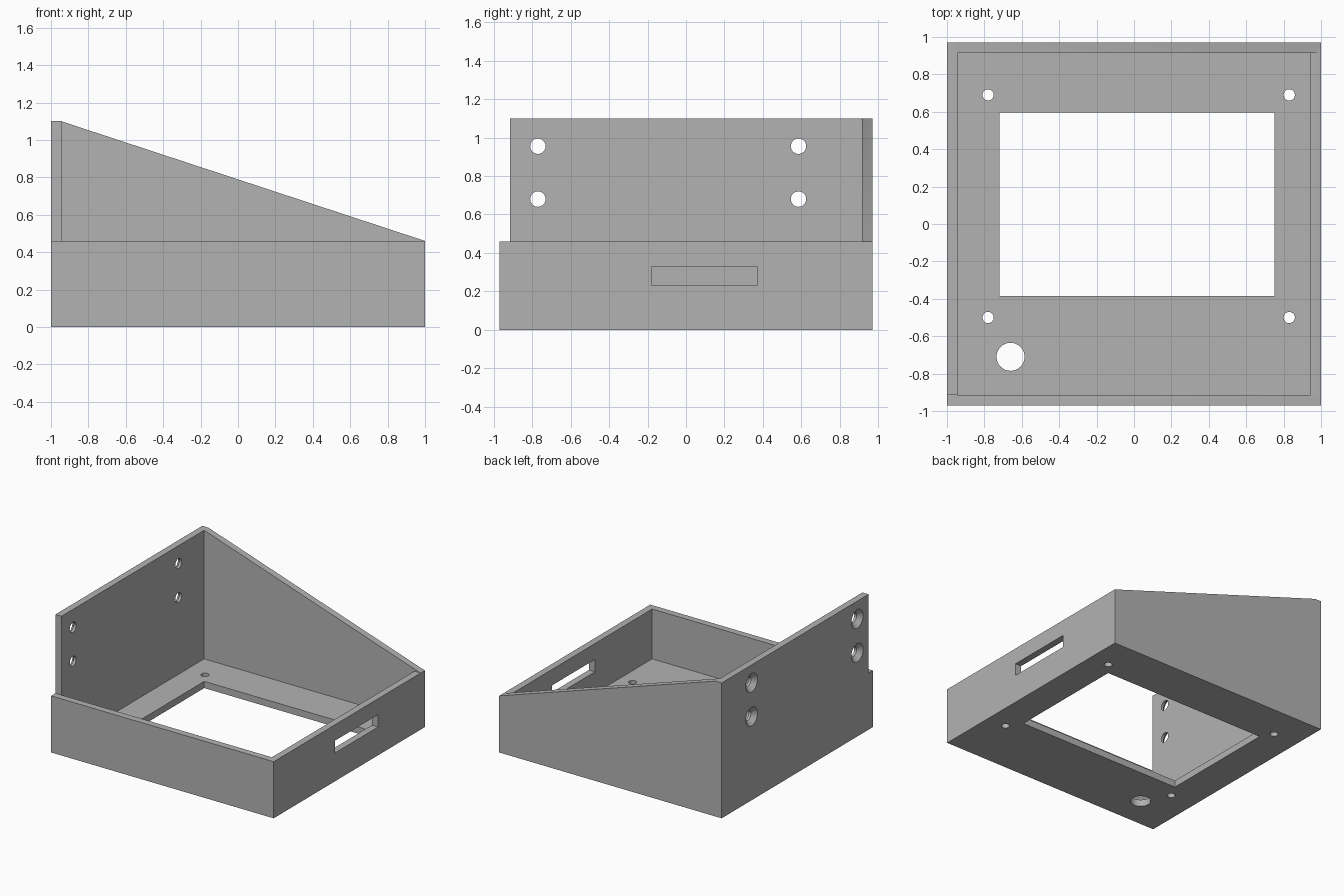
import bpy
import bmesh
from math import pi
from mathutils import Matrix, Vector

cube = bpy.data.objects.get("Cube")
if cube:
    bpy.data.objects.remove(cube, do_unlink=True)

X, Y = 1.0, 0.97          # half width and half depth
T = 0.055                 # wall and floor thickness
RIM, TOP = 0.46, 1.10     # low rim and tall wall heights
IX, IY = X - T, Y - T     # inner half sizes
FAR = 2.0                 # cutters run well past the body

grey = bpy.data.materials.new("plain_grey")
grey.use_nodes = True
grey.diffuse_color = (0.45, 0.45, 0.45, 1)
grey.node_tree.nodes["Principled BSDF"].inputs["Base Color"].default_value = grey.diffuse_color


def add_object(name, bm):
    bmesh.ops.recalc_face_normals(bm, faces=bm.faces)
    mesh = bpy.data.meshes.new(name)
    bm.to_mesh(mesh)
    bm.free()
    mesh.materials.append(grey)
    obj = bpy.data.objects.new(name, mesh)
    bpy.context.collection.objects.link(obj)
    return obj


def box(name, low, high):
    low, high = Vector(low), Vector(high)
    bm = bmesh.new()
    bmesh.ops.create_cube(bm, size=1)
    bmesh.ops.scale(bm, vec=high - low, verts=bm.verts)
    bmesh.ops.translate(bm, vec=(low + high) / 2, verts=bm.verts)
    return add_object(name, bm)


def drill(name, centre, r_low, r_high, depth, axis="Z"):
    """Round cutter along z or x, centred on the given point."""
    bm = bmesh.new()
    turn = Matrix.Rotation(pi / 2, 4, "Y") if axis == "X" else Matrix()
    bmesh.ops.create_cone(bm, cap_ends=True, segments=32, radius1=r_low, radius2=r_high,
                          depth=depth, matrix=Matrix.Translation(centre) @ turn)
    return add_object(name, bm)


# Wedge-shaped block: the side profile swept from front to back
bm = bmesh.new()
profile = [(-X, 0), (X, 0), (X, RIM), (-IX, TOP), (-X, TOP)]
face = bm.faces.new([bm.verts.new((x, -Y, z)) for x, z in profile])
swept = bmesh.ops.extrude_face_region(bm, geom=[face])
bmesh.ops.translate(bm, vec=(0, 2 * Y, 0),
                    verts=[v for v in swept["geom"] if isinstance(v, bmesh.types.BMVert)])
tray = add_object("enclosure_tray", bm)

# Cavity, low front and side rims, floor window and side slot
cutters = [
    box("rim_cut", (-IX, -FAR, RIM), (FAR, IY, FAR)),
    box("front_notch_cut", (-FAR, -FAR, RIM), (FAR, -IY, FAR)),
    box("cavity_cut", (-IX, -IY, T), (IX, IY, FAR)),
    box("window_cut", (-0.72, -0.385, -0.2), (0.75, 0.595, 0.2)),
    box("slot_cut", (0.85, -0.18, 0.23), (1.2, 0.37, 0.33)),
    drill("cable_hole_cut", (-0.66, -0.71, 0), 0.075, 0.075, 0.3),
]

# Floor screw holes
for x in (-0.78, 0.83):
    for y in (-0.5, 0.69):
        cutters.append(drill("floor_hole_cut", (x, y, 0), 0.03, 0.03, 0.3))

# Countersunk mounting holes through the tall wall
for y in (-0.77, 0.585):
    for z in (0.68, 0.955):
        cutters.append(drill("wall_hole_cut", (-X, y, z), 0.04, 0.04, 0.3, "X"))
        cutters.append(drill("countersink_cut", (-X, y, z), 0.11, 0.04, 0.07, "X"))

for cutter in cutters:
    cutter.hide_render = True
    cut = tray.modifiers.new(cutter.name, "BOOLEAN")
    cut.operation = "DIFFERENCE"
    cut.solver = "EXACT"
    cut.object = cutter

# Bake the cuts, then drop the cutters
bpy.context.view_layer.update()
graph = bpy.context.evaluated_depsgraph_get()
result = bpy.data.meshes.new_from_object(tray.evaluated_get(graph))
tray.modifiers.clear()
tray.data = result
for cutter in cutters:
    bpy.data.objects.remove(cutter, do_unlink=True)

# Smooth the hole walls, keep edges sharp
bpy.ops.object.select_all(action="DESELECT")
tray.select_set(True)
bpy.context.view_layer.objects.active = tray
bpy.ops.object.shade_smooth_by_angle(angle=pi / 6)
